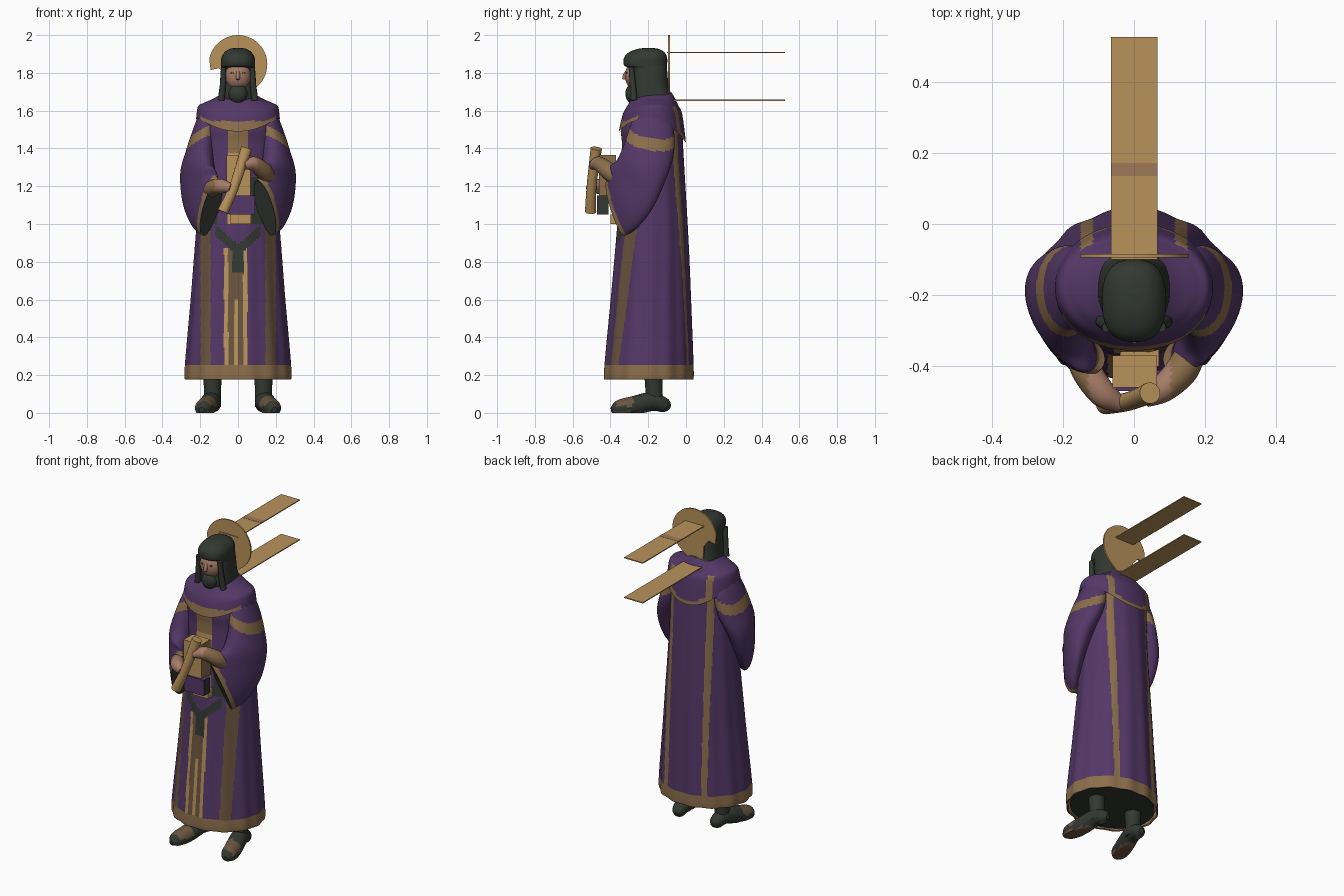
import bpy, bmesh, math
from mathutils import Vector as V

cube = bpy.data.objects.get("Cube")
if cube:
    bpy.data.objects.remove(cube)

# Palette
COLOURS = {
    "purple": (0.088, 0.039, 0.135), "gold": (0.48, 0.29, 0.105), "bronze": (0.26, 0.155, 0.07),
    "brown": (0.145, 0.09, 0.05), "charcoal": (0.033, 0.04, 0.033), "skin": (0.38, 0.20, 0.135),
    "tan": (0.34, 0.19, 0.10),
}
MATS = {}
for key, rgb in COLOURS.items():
    m = bpy.data.materials.new(key)
    m.use_nodes = True
    m.diffuse_color = (*rgb, 1)
    bsdf = m.node_tree.nodes["Principled BSDF"]
    bsdf.inputs["Base Color"].default_value = (*rgb, 1)
    bsdf.inputs["Roughness"].default_value = 0.8
    MATS[key] = m


def finish(name, bm, rule):
    """Store the mesh; rule is a colour name or a function of a face centre."""
    bmesh.ops.recalc_face_normals(bm, faces=bm.faces)
    me = bpy.data.meshes.new(name)
    used = []
    for f in bm.faces:
        key = rule(f.calc_center_median()) if callable(rule) else rule
        if key not in used:
            used.append(key)
            me.materials.append(MATS[key])
        f.material_index = used.index(key)
    bm.to_mesh(me)
    bm.free()
    ob = bpy.data.objects.new(name, me)
    bpy.context.collection.objects.link(ob)
    bpy.ops.object.select_all(action="DESELECT")
    bpy.context.view_layer.objects.active = ob
    ob.select_set(True)
    bpy.ops.object.shade_smooth_by_angle(angle=math.radians(40))


def spline(keys, steps):
    """Smooth interpolation through rings given as (centre, u, v)."""
    out = []
    for i in range(len(keys) - 1):
        a, b, c, d = (keys[min(max(j, 0), len(keys) - 1)] for j in range(i - 1, i + 3))
        for k in range(steps):
            t = k / steps
            out.append([q + 0.5 * t * ((r - p) + t * (2 * p - 5 * q + 4 * r - w + t * (3 * (q - r) + w - p)))
                        for p, q, r, w in zip(a, b, c, d)])
    return out + [keys[-1]]


def loft(name, keys, rule, seg=32, steps=6, power=2.0, caps=True, side=1, warp=None):
    bm = bmesh.new()
    rings = []
    path = spline([[V(x) for x in k] for k in keys], steps)
    for n, (c, u, v) in enumerate(path):
        ring = []
        for i in range(seg):
            a = math.tau * i / seg
            ca, sa = (math.copysign(abs(f(a)) ** (2 / power), f(a)) for f in (math.cos, math.sin))
            p = c + u * ca + v * sa
            if warp:
                p = warp(p, n / (len(path) - 1), a)
            p.x *= side
            ring.append(bm.verts.new(p))
        rings.append(ring)
    for lo, hi in zip(rings, rings[1:]):
        for i in range(seg):
            j = (i + 1) % seg
            bm.faces.new((lo[i], lo[j], hi[j], hi[i]))
    if caps:
        bm.faces.new(rings[0])
        bm.faces.new(rings[-1])
    finish(name, bm, rule)


def level(z, rx, front, back):
    return (0, (front + back) / 2, z), (rx, 0, 0), (0, (back - front) / 2, 0)


def limb(name, pts, radii, rule, **kw):
    pts = [V(p) for p in pts]
    keys = []
    for i, (p, r) in enumerate(zip(pts, radii)):
        d = (pts[min(i + 1, len(pts) - 1)] - pts[max(i - 1, 0)]).normalized()
        u = d.cross(V((0, 0, 1)))
        u = u.normalized() if u.length > 0.05 else V((1, 0, 0))
        keys.append((p, u * r, u.cross(d) * r))
    loft(name, keys, rule, seg=20, **kw)


def box(name, lo, hi, rule):
    bm = bmesh.new()
    bmesh.ops.create_cube(bm, size=1)
    lo, hi = V(lo), V(hi)
    for w in bm.verts:
        w.co = (lo + hi) / 2 + V([a * b for a, b in zip(w.co, hi - lo)])
    finish(name, bm, rule)


def ball(name, centre, size, rule):
    bm = bmesh.new()
    bmesh.ops.create_uvsphere(bm, u_segments=24, v_segments=16, radius=1)
    for w in bm.verts:
        w.co = V(centre) + V([a * b for a, b in zip(w.co, size)])
    finish(name, bm, rule)


# Long robe with painted trims
def robe_colour(p):
    x, z = abs(p.x), p.z
    if z < 0.245:
        return "bronze"
    if p.y > -0.15:
        return "bronze" if 0.115 < x < 0.15 and z < 1.5 else "purple"
    if z > 1.0:
        if x < 0.055:
            return "bronze" if z > 1.38 else "gold"
        return "charcoal" if (0.07 if p.x > 0 else 0.11) < x < 0.19 and z < 1.25 else "purple"
    if x < 0.12 and abs(z - 0.86 - 0.9 * x) < 0.03 or x < 0.03 and 0.74 < z < 0.86:
        return "charcoal"
    mid = abs(p.x + 0.012)
    if mid < 0.062:
        return "purple" if z > 0.87 else "gold" if 0.04 < mid or mid < 0.01 and z < 0.6 else "brown"
    return "brown" if 0.145 < x < 0.2 else "purple"


def folds(p, t, a):
    k = 0.004 * max(0, 1 - t * 1.6) * math.cos(a * 14)
    return p + V((math.cos(a), math.sin(a), 0)) * k


robe = [level(0.18, .268, -.425, .035), level(0.22, .28, -.435, .042), level(0.6, .248, -.40, .028),
        level(0.8, .233, -.382, .02), level(1.0, .218, -.365, .01), level(1.25, .205, -.35, -.005),
        level(1.42, .205, -.34, -.015), level(1.5, .205, -.345, -.015), level(1.57, .20, -.325, -.025),
        level(1.62, .16, -.30, -.045), level(1.66, .12, -.28, -.06), level(1.69, .085, -.26, -.075)]
loft("robe", robe, robe_colour, seg=240, steps=16, caps=False, warp=folds)
loft("robe_lining", [level(0.185, .258, -.415, .025), level(0.4, .24, -.39, .01)], "charcoal", seg=48)


# Shoulder mantle, its hem rising at the sides and hanging low behind
def mantle_colour(p):
    x = abs(p.x)
    if p.y < -.2:
        trim = p.z < (1.545 if x < .14 else 1.545 + 0.5 * (x - .14)) and x < .2
    else:
        trim = x < .14 and p.z < 1.458 + 2 * x * x or .115 < x < .15 and p.z < 1.62
    return "bronze" if trim else "purple"


mantle = [level(1.695, .08, -.258, -.075), level(1.665, .125, -.285, -.058), level(1.63, .178, -.308, -.042),
          level(1.58, .212, -.335, -.02),
          ((0, -.178, 1.46), (.222, 0, 0), (0, .178, -.03))]
loft("mantle", mantle, mantle_colour, seg=128, steps=10, power=2.1, caps=False,
     warp=lambda p, t, a: p + V((0, 0, 0.1 * t ** 3 * math.cos(a) ** 2)))

# Wide sleeves, legs and feet, on both sides
sleeve = [((.145, -.18, 1.6), (.055, 0, 0), (0, .08, 0)), ((.168, -.18, 1.51), (.067, 0, 0), (0, .115, -.01)),
          ((.195, -.195, 1.4), (.077, 0, 0), (.01, .13, -.03)), ((.215, -.235, 1.29), (.085, .01, 0), (.03, .13, -.05)),
          ((.202, -.295, 1.19), (.083, .025, 0), (.045, .115, -.11)),
          ((.178, -.338, 1.12), (.068, 0, 0), (.04, .075, -.145)),
          ((.142, -.372, 1.085), (.045, -.03, 0), (.04, .045, -.148))]


def sleeve_colour(p):
    x = abs(p.x)
    if abs(p.z - 1.435 + 0.5 * (x - .235) + 0.15 * (p.y + 0.18)) < 0.027:
        return "bronze"
    depth = (x - .142) * .49 + (p.y + .372) * .74 + (p.z - 1.085) * .36
    return "bronze" if depth < 0.024 and p.z < 1.26 else "purple"


def foot_colour(p):
    return "brown" if -.37 < p.y < -.28 and p.z > .035 or p.z < 0.008 else "charcoal"


def ground(p, t, a):
    p.z = max(p.z, 0)
    return p


for side, word in ((1, "left"), (-1, "right")):
    loft(word + "_sleeve", sleeve, sleeve_colour, seg=64, steps=12, caps=False, side=side)
    lining = [tuple(V(q) * k if i else V(q) for i, q in enumerate(ring))
              for ring, k in ((sleeve[-1], .97), (sleeve[-2], .85), (sleeve[-3], .6))]
    loft(word + "_sleeve_lining", lining, "charcoal", seg=32, side=side)
    limb(word + "_leg", [(.135, -.17, .03), (.135, -.17, .14), (.135, -.18, .42)], [.044, .046, .06],
         "charcoal", side=side)
    limb(word + "_foot", [(.125, -.085, .03), (.13, -.11, .04), (.14, -.18, .06), (.165, -.28, .036),
                          (.185, -.36, .022), (.192, -.395, .016)], [.015, .038, .05, .052, .044, .014],
         foot_colour, side=side, warp=ground)

# Forearms and hands
limb("left_forearm", [(.17, -.34, 1.22), (.135, -.41, 1.28), (.08, -.465, 1.32), (.03, -.495, 1.31)],
     [.04, .046, .038, .022], lambda p: "skin" if p.x < .105 else "bronze")
limb("right_forearm", [(-.16, -.34, 1.16), (-.135, -.41, 1.19), (-.085, -.48, 1.2), (-.035, -.51, 1.19)],
     [.036, .042, .038, .022], lambda p: "skin" if p.x > -.125 else "bronze")

# Held scroll, book and cloth
limb("scroll", [(-.08, -.505, 1.065), (-.02, -.50, 1.2), (.045, -.475, 1.40)], [.03, .026, .03], "gold")
box("book", (-.06, -.46, 1.14), (.065, -.37, 1.365), lambda p: "bronze" if abs(p.x) > .05 else "gold")
box("hanging_cloth", (-.05, -.47, 1.05), (.09, -.41, 1.15), lambda p: "charcoal" if abs(p.x - .02) > .05 else "purple")
box("cloth_edge", (-.04, -.40, 1.0), (.07, -.34, 1.05), "gold")

# Head: hood, face, nose, eyes, beard
loft("hood", [level(1.63, .092, -.275, -.07), level(1.67, .10, -.293, -.07), level(1.72, .097, -.293, -.09),
              level(1.79, .093, -.293, -.098), level(1.825, .09, -.298, -.10), level(1.84, .09, -.328, -.10),
              level(1.88, .088, -.328, -.10), level(1.91, .07, -.30, -.115), level(1.928, .042, -.25, -.15),
              level(1.932, .005, -.205, -.195)], "charcoal", seg=48, power=2.5)
ball("face", (0, -.27, 1.785), (.068, .053, .075), "skin")
limb("nose", [(0, -.312, 1.81), (0, -.324, 1.785), (0, -.328, 1.765)], [.008, .011, .01], "skin")
for side, word in ((1, "left"), (-1, "right")):
    ball(word + "_eye", (side * .026, -.311, 1.80), (.014, .008, .006), "brown")
    limb(word + "_lappet", [(.076, -.29, 1.83), (.08, -.282, 1.74), (.09, -.275, 1.655)], [.014, .016, .018],
         "charcoal", side=side)
ball("beard", (0, -.283, 1.69), (.05, .038, .052), "charcoal")

# Broken halo with a panel behind the head
outline = [(.155 * math.cos(math.radians(a)), 1.845 + .155 * math.sin(math.radians(a))) for a in range(-48, 176, 7)]
outline += [(-.145, 1.815), (-.10, 1.825), (-.065, 1.78), (-.06, 1.70), (.055, 1.69)]
bm = bmesh.new()
plate = bm.faces.new([bm.verts.new((x, -.094, z)) for x, z in outline])
thick = bmesh.ops.extrude_face_region(bm, geom=[plate])
bmesh.ops.translate(bm, vec=(0, .009, 0), verts=[g for g in thick["geom"] if isinstance(g, bmesh.types.BMVert)])
finish("halo", bm, "gold")

# Two long planks reaching backwards, the upper one with a darker band
for word, z, start in (("upper", 1.907, -.10), ("lower", 1.655, -.08)):
    box(word + "_plank", (-.065, start, z - .003), (.066, .525, z + .003), "gold")
box("plank_band", (-.065, .135, 1.909), (.066, .172, 1.911), "tan")
